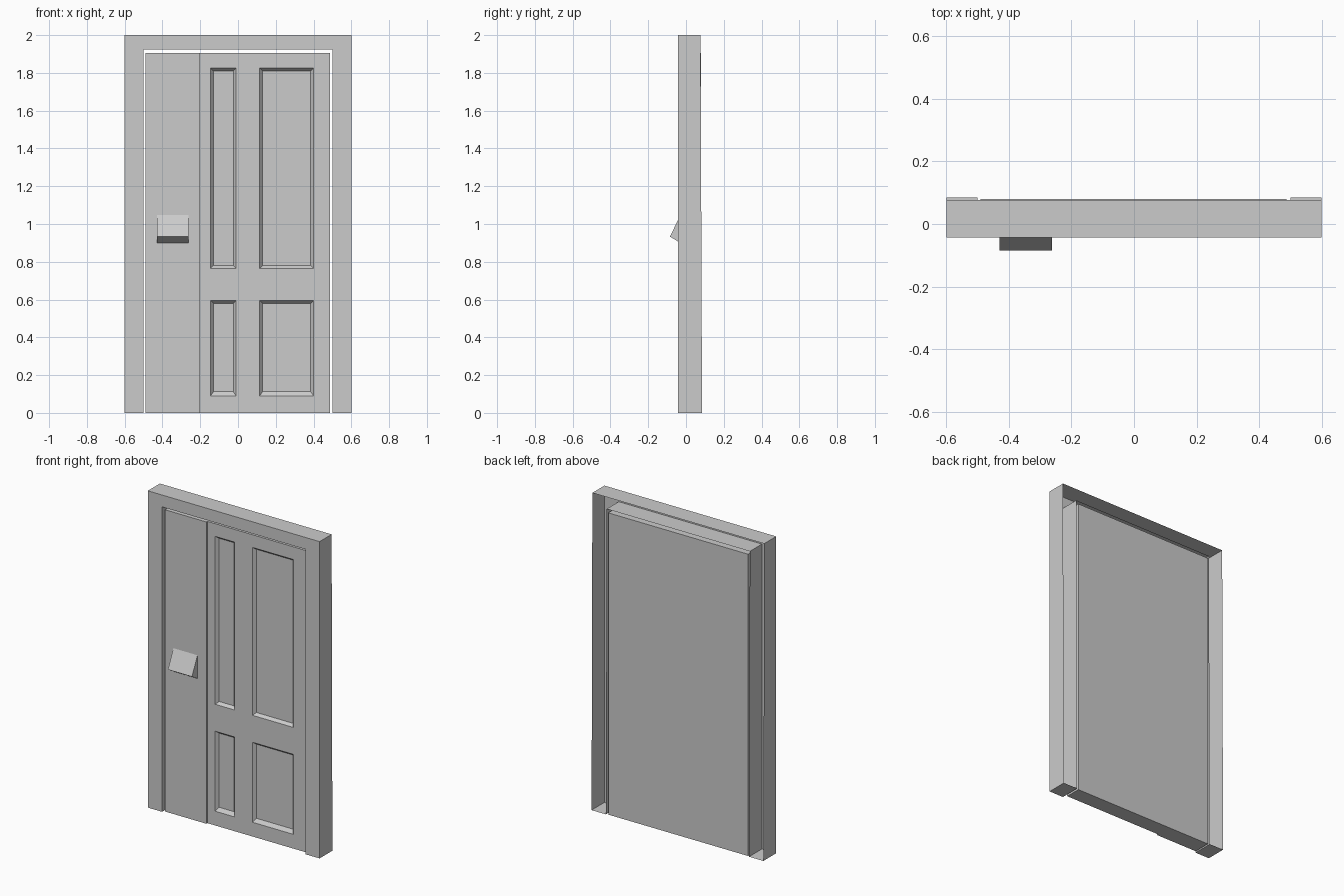
import bpy, bmesh

if "Cube" in bpy.data.objects:
    bpy.data.objects.remove(bpy.data.objects["Cube"])


def finish(bm, name, recalc=True):
    bmesh.ops.remove_doubles(bm, verts=bm.verts, dist=1e-5)
    if recalc:
        bmesh.ops.recalc_face_normals(bm, faces=bm.faces)
    me = bpy.data.meshes.new(name)
    bm.to_mesh(me)
    bm.free()
    ob = bpy.data.objects.new(name, me)
    bpy.context.collection.objects.link(ob)
    return ob


def face(bm, pts):
    return bm.faces.new([bm.verts.new(p) for p in pts])


# Door frame: hollow arch-shaped shell, open at the back, back edge leaning slightly
bm = bmesh.new()
half = [(0.5, 0), (0.6, 0), (0.6, 2), (-0.6, 2), (-0.6, 0), (-0.5, 0), (-0.5, 1.925), (0.5, 1.925)]
front_y = -0.043
back = lambda z: 0.085 - 0.004 * z
face(bm, [(x, front_y, z) for x, z in half])
for (x0, z0), (x1, z1) in zip(half, half[1:] + half[:1]):
    face(bm, [(x1, front_y, z1), (x0, front_y, z0), (x0, back(z0), z0), (x1, back(z1), z1)])
finish(bm, "door_frame", recalc=False)

# Door leaf: raised lock strip on the left, four recessed panels on the right
L, S, R, TOP = -0.49, -0.2, 0.487, 1.905
strip_y, leaf_y, back_y = -0.03, -0.02, 0.08
xs = [S, -0.145, -0.01, 0.115, 0.4, R]
zs = [0, 0.09, 0.595, 0.765, 1.825, TOP]
bm = bmesh.new()


def rect(x0, x1, z0, z1, y):
    return [(x0, y, z0), (x1, y, z0), (x1, y, z1), (x0, y, z1)]


for i in range(5):
    for j in range(5):
        x0, x1, z0, z1 = xs[i], xs[i + 1], zs[j], zs[j + 1]
        outer = rect(x0, x1, z0, z1, leaf_y)
        if i % 2 and j % 2:
            t = 0.015
            low = 0.022 if j == 1 else t
            inner = rect(x0 + t, x1 - t, z0 + low, z1 - t, leaf_y + 0.018)
            face(bm, inner)
            for k in range(4):
                n = (k + 1) % 4
                face(bm, [outer[k], outer[n], inner[n], inner[k]])
        else:
            face(bm, outer)

# Remaining outside faces of the leaf
face(bm, rect(L, S, 0, TOP, strip_y))
face(bm, rect(L, R, 0, TOP, back_y)[::-1])
for x, y0, y1 in ((L, strip_y, back_y), (S, strip_y, leaf_y)):
    face(bm, [(x, y0, 0), (x, y1, 0), (x, y1, TOP), (x, y0, TOP)])
side = [(R, leaf_y, z) for z in zs]
face(bm, side + [(R, back_y, TOP), (R, back_y, 0)])
for z in (0, TOP):
    face(bm, [(L, strip_y, z), (S, strip_y, z)] + [(x, leaf_y, z) for x in xs]
         + [(R, back_y, z), (L, back_y, z)])
finish(bm, "door_leaf")

# Handle: wedge standing off the lock strip
bm = bmesh.new()
profile = [(strip_y, 1.047), (-0.085, 0.933), (strip_y, 0.9)]
f = face(bm, [(-0.43, y, z) for y, z in profile])
ext = bmesh.ops.extrude_face_region(bm, geom=[f])
bmesh.ops.translate(bm, vec=(0.168, 0, 0),
                    verts=[v for v in ext["geom"] if isinstance(v, bmesh.types.BMVert)])
if not f.is_valid or len(bm.faces) < 5:
    bmesh.ops.holes_fill(bm, edges=bm.edges)
finish(bm, "handle")
